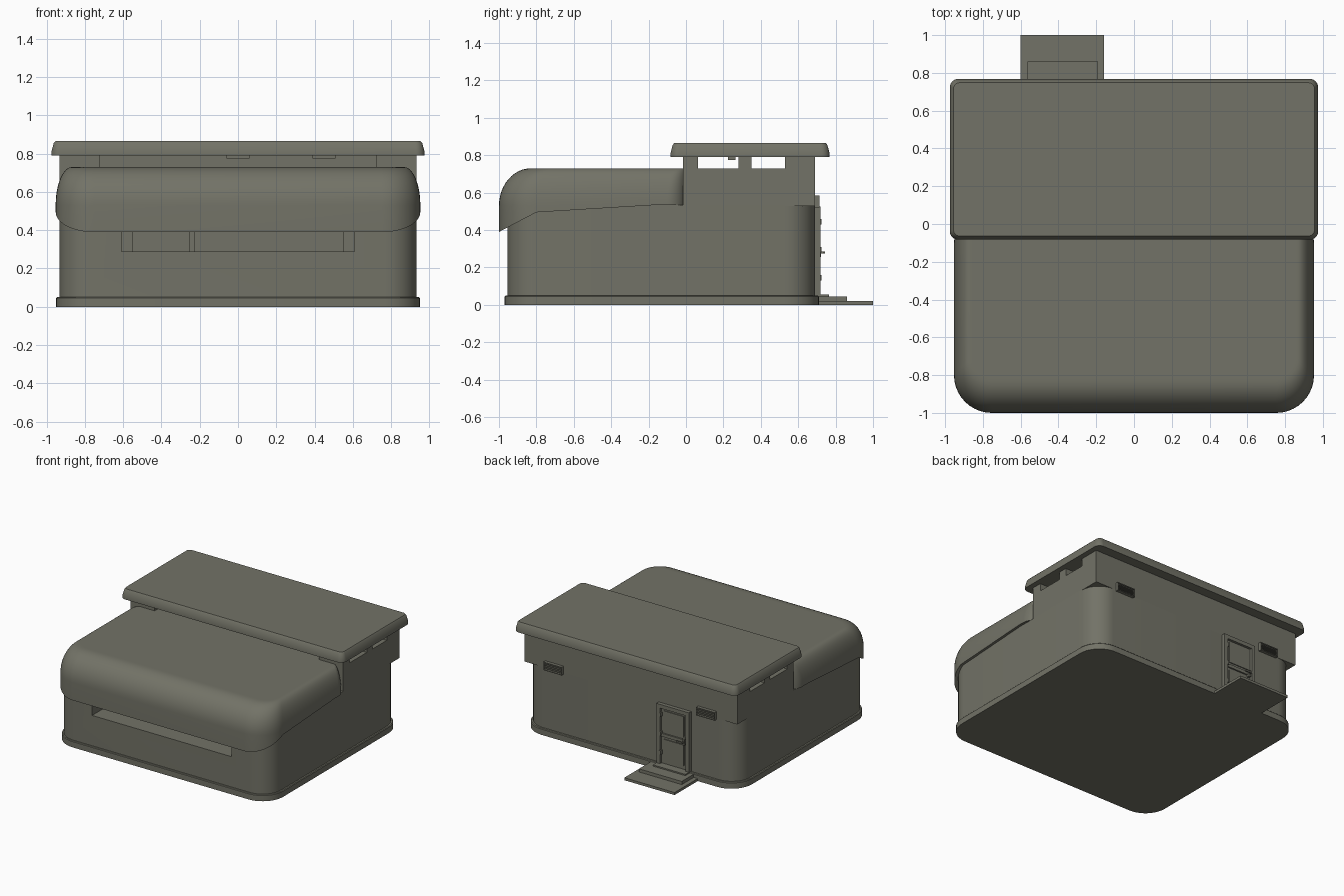
import bpy, bmesh, math
from math import sin, cos, pi

cube = bpy.data.objects.get("Cube")
if cube:
    bpy.data.objects.remove(cube)

paint = bpy.data.materials.new("olive_grey")
paint.use_nodes = True
colour = (0.17, 0.17, 0.135, 1)
paint.diffuse_color = colour
paint.node_tree.nodes["Principled BSDF"].inputs["Base Color"].default_value = colour


def finish(name, bm, smooth=False):
    bmesh.ops.recalc_face_normals(bm, faces=bm.faces)
    mesh = bpy.data.meshes.new(name)
    bm.to_mesh(mesh)
    bm.free()
    mesh.materials.append(paint)
    ob = bpy.data.objects.new(name, mesh)
    bpy.context.collection.objects.link(ob)
    if smooth:
        smooth_edges(ob)
    return ob


def activate(ob):
    bpy.ops.object.select_all(action='DESELECT')
    ob.select_set(True)
    bpy.context.view_layer.objects.active = ob


def smooth_edges(ob):
    activate(ob)
    bpy.ops.object.shade_smooth_by_angle(angle=math.radians(30))


def box(name, x, y, z):
    """Box from (low, high) ranges."""
    bm = bmesh.new()
    bmesh.ops.create_cube(bm, size=1)
    for v in bm.verts:
        for i, (lo, hi) in enumerate((x, y, z)):
            v.co[i] = lo if v.co[i] < 0 else hi
    return finish(name, bm)


def outline(hx, y0, y1, r_front, r_back, steps=10):
    """Rounded rectangle in plan."""
    corners = ((hx, y1, r_back, 0), (-hx, y1, r_back, 1),
               (-hx, y0, r_front, 2), (hx, y0, r_front, 3))
    pts = []
    for cx, cy, r, k in corners:
        ox = cx - math.copysign(r, cx)
        oy = cy - r if k < 2 else cy + r
        for i in range(steps + 1):
            a = (k + i / steps) * pi / 2
            pts.append((ox + r * cos(a), oy + r * sin(a)))
    return pts


def loft(name, layers):
    """Skin a stack of (z, outline) layers."""
    bm = bmesh.new()
    rings = [[bm.verts.new((x, y, z)) for x, y in pts] for z, pts in layers]
    for a, b in zip(rings, rings[1:]):
        for i in range(len(a)):
            j = (i + 1) % len(a)
            bm.faces.new((a[i], a[j], b[j], b[i]))
    bm.faces.new(rings[0])
    bm.faces.new(rings[-1])
    return finish(name, bm, True)


def cut(ob, cutter):
    mod = ob.modifiers.new("cut", 'BOOLEAN')
    mod.operation = 'DIFFERENCE'
    mod.solver = 'EXACT'
    mod.object = cutter
    activate(ob)
    bpy.ops.object.modifier_apply(modifier=mod.name)
    bpy.data.objects.remove(cutter)
    smooth_edges(ob)


# Plinth and main walls
plinth = outline(0.95, -0.97, 0.71, 0.18, 0.18)
loft("plinth", [(0, plinth), (0.045, plinth),
                (0.05, outline(0.945, -0.965, 0.705, 0.175, 0.175))])
wall = outline(0.933, -0.955, 0.69, 0.16, 0.16)
walls = loft("lower_walls", [(0.05, wall), (0.535, wall)])

# Serving slot across the front
cut(walls, box("slot_cutter", (-0.61, 0.61), (-1.1, -0.5), (0.29, 0.395)))
box("slot_post", (-0.255, -0.225), (-0.7, -0.66), (0.29, 0.395))
for s in (-1, 1):
    box("slot_jamb", sorted((s * 0.55, s * 0.61)), (-0.56, -0.5), (0.29, 0.395))

# Rounded front canopy with a sloping lower edge
layers = [(0.36, outline(0.953, -1, 0, 0.2, 0.1))]
for i in range(13):
    a = i / 12 * pi / 2
    f = 1 - cos(a)
    layers.append((0.53 + 0.2 * sin(a),
                   outline(0.953 - 0.085 * f, -1 + 0.17 * f, 0, 0.2 - 0.08 * f, 0.1 - 0.05 * f)))
layers.append((0.73, outline(0.855, -0.815, -0.01, 0.11, 0.045)))
canopy = loft("front_canopy", layers)
profile = [(-1.1, 0.3375), (-0.8, 0.495), (-0.15, 0.535), (0.1, 0.53), (0.1, 0.2), (-1.1, 0.2)]
bm = bmesh.new()
face = bm.faces.new([bm.verts.new((-1.2, y, z)) for y, z in profile])
out = bmesh.ops.extrude_face_region(bm, geom=[face])
for v in out["geom"]:
    if isinstance(v, bmesh.types.BMVert):
        v.co.x = 1.2
cut(canopy, finish("canopy_cutter", bm))

# Square upper storey, rear wall and clerestory posts
box("upper_storey", (-0.933, 0.933), (-0.015, 0.69), (0.53, 0.73))
box("rear_parapet", (-0.933, 0.933), (0.615, 0.69), (0.73, 0.795))
for s in (-1, 1):
    box("front_corner_post", sorted((s * 0.72, s * 0.933)), (-0.015, 0.065), (0.73, 0.795))
    box("middle_post", sorted((s * 0.87, s * 0.933)), (0.28, 0.35), (0.73, 0.795))
    box("rear_corner_post", sorted((s * 0.87, s * 0.933)), (0.53, 0.615), (0.73, 0.795))

# Overhanging roof slab
loft("roof", [(0.79, outline(0.975, -0.083, 0.768, 0.045, 0.045)),
              (0.81, outline(0.975, -0.083, 0.768, 0.045, 0.045)),
              (0.855, outline(0.963, -0.071, 0.756, 0.035, 0.035)),
              (0.865, outline(0.955, -0.063, 0.748, 0.03, 0.03))])
for x in (0, 0.45):
    box("ceiling_lamp", (x - 0.06, x + 0.06), (0.225, 0.265), (0.775, 0.795))

# Rear steps
box("lower_step", (-0.6, -0.16), (0.7, 1.0), (0, 0.02))
box("upper_step", (-0.565, -0.19), (0.69, 0.86), (0.02, 0.045))
box("threshold", (-0.53, -0.245), (0.69, 0.765), (0.045, 0.055))

# Rear door: frame, leaf, two raised panels, hinges and handle
left, right, top = -0.53, -0.245, 0.525
box("door_leaf", (left, right), (0.68, 0.7), (0.05, top))
for x in (left, right - 0.03):
    box("door_frame_side", (x, x + 0.03), (0.685, 0.72), (0.05, top))
box("door_frame_top", (left, right), (0.685, 0.72), (top - 0.03, top))
box("door_rail", (left + 0.03, right - 0.03), (0.69, 0.712), (0.27, 0.295))
for lo, hi in ((0.085, 0.25), (0.315, 0.475)):
    box("door_panel", (left + 0.055, right - 0.055), (0.69, 0.707), (lo, hi))
for z in (0.13, 0.28, 0.43):
    box("door_hinge", (right - 0.04, right - 0.025), (0.7, 0.724), (z, z + 0.03))
box("handle_plate", (-0.49, -0.47), (0.7, 0.722), (0.255, 0.305))
box("handle_stem", (-0.485, -0.475), (0.71, 0.742), (0.275, 0.285))
box("handle_lever", (-0.485, -0.43), (0.733, 0.742), (0.274, 0.286))

# Louvred vents high on the rear wall
for x in (-0.67, 0.67):
    box("vent_plate", (x - 0.08, x + 0.08), (0.68, 0.698), (0.52, 0.585))
    for z in (0.52, 0.579):
        box("vent_rim", (x - 0.08, x + 0.08), (0.685, 0.715), (z, z + 0.006))
    for s in (-0.08, 0.074):
        box("vent_end", (x + s, x + s + 0.006), (0.685, 0.715), (0.52, 0.585))
    for i in range(4):
        z = 0.533 + i * 0.012
        box("vent_slat", (x - 0.075, x + 0.075), (0.69, 0.711), (z, z + 0.004))
